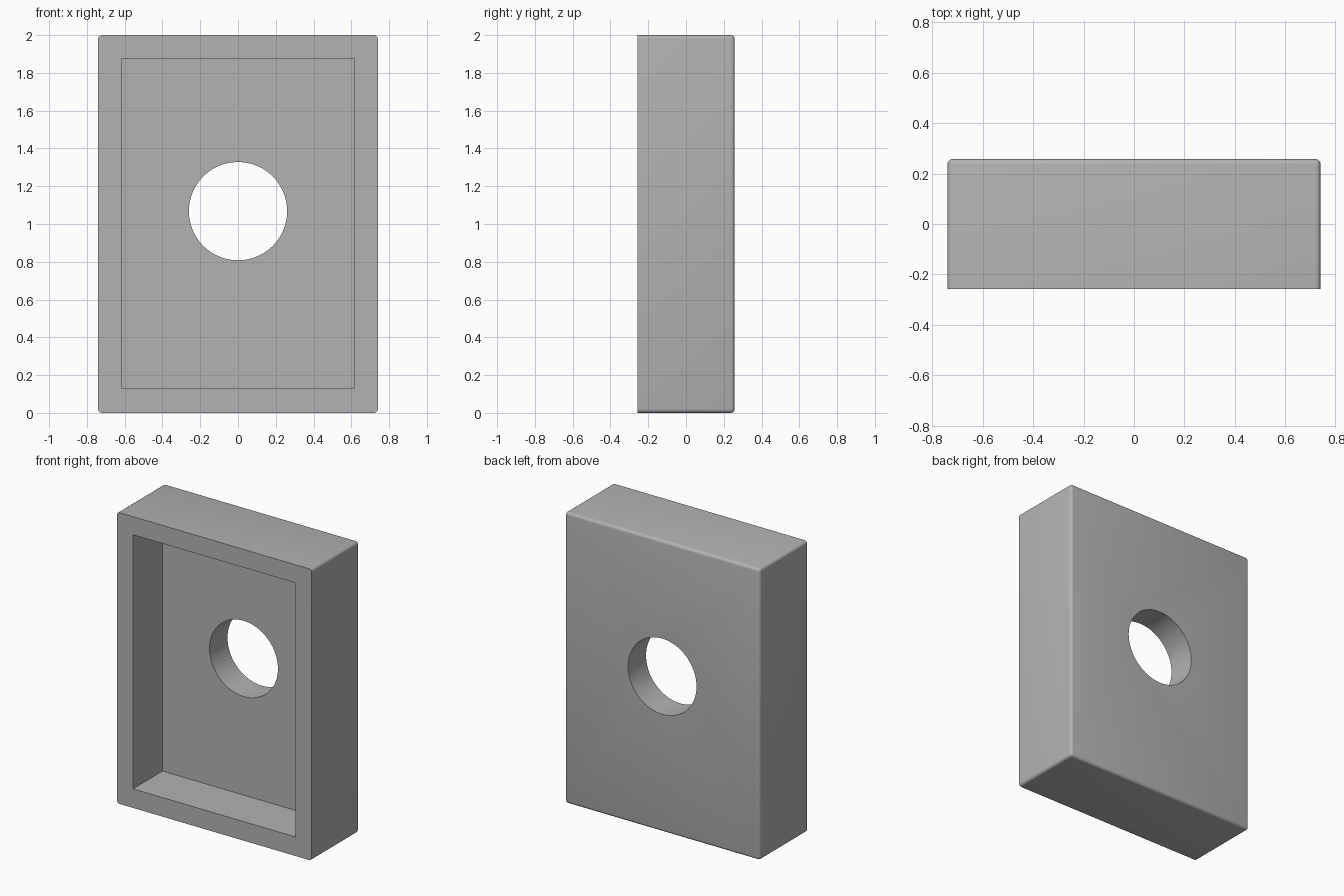
import bpy
import math

if "Cube" in bpy.data.objects:
    bpy.data.objects.remove(bpy.data.objects["Cube"], do_unlink=True)

WIDTH, DEPTH, HEIGHT = 1.48, 0.515, 2.0
RECESS_BACK = 0.062
HOLE_Z, HOLE_RADIUS = 1.068, 0.26

grey = bpy.data.materials.new("plain grey")
grey.use_nodes = True
colour = (0.45, 0.45, 0.45, 1)
grey.diffuse_color = colour
grey.node_tree.nodes["Principled BSDF"].inputs["Base Color"].default_value = colour


def box(name, size, centre):
    bpy.ops.mesh.primitive_cube_add(size=1, location=centre)
    ob = bpy.context.object
    ob.name = name
    ob.scale = size
    bpy.ops.object.transform_apply(location=True, rotation=False, scale=True)
    ob.data.materials.append(grey)
    return ob


def cut(target, cutter):
    mod = target.modifiers.new(cutter.name, "BOOLEAN")
    mod.operation = "DIFFERENCE"
    mod.solver = "EXACT"
    mod.object = cutter
    bpy.context.view_layer.objects.active = target
    bpy.ops.object.modifier_apply(modifier=mod.name)
    bpy.data.objects.remove(cutter, do_unlink=True)


# Housing block: every edge rounded except the four around the open front
housing = box("housing", (WIDTH, DEPTH, HEIGHT), (0, 0, HEIGHT / 2))
mesh = housing.data
weights = mesh.attributes.new("bevel_weight_edge", "FLOAT", "EDGE")
for edge in mesh.edges:
    on_front = all(mesh.vertices[v].co.y < 0 for v in edge.vertices)
    weights.data[edge.index].value = 0.0 if on_front else 1.0
bevel = housing.modifiers.new("rounded_edges", "BEVEL")
bevel.limit_method = "WEIGHT"
bevel.width = 0.02
bevel.segments = 4
bpy.context.view_layer.objects.active = housing
bpy.ops.object.modifier_apply(modifier=bevel.name)

# Open pocket in the front
front = -DEPTH / 2 - 0.1
pocket = box("pocket_cutter", (1.234, RECESS_BACK - front, 1.744),
             (0, (RECESS_BACK + front) / 2, 1.003))
cut(housing, pocket)

# Round hole through the back wall
bpy.ops.mesh.primitive_cylinder_add(vertices=96, radius=HOLE_RADIUS, depth=2,
                                    location=(0, 0, HOLE_Z),
                                    rotation=(math.pi / 2, 0, 0))
hole = bpy.context.object
hole.name = "hole_cutter"
hole.data.materials.append(grey)
cut(housing, hole)

# Smooth rounds, crisp corners
bpy.ops.object.select_all(action="DESELECT")
housing.select_set(True)
bpy.context.view_layer.objects.active = housing
bpy.ops.object.shade_smooth_by_angle(angle=math.radians(30))
